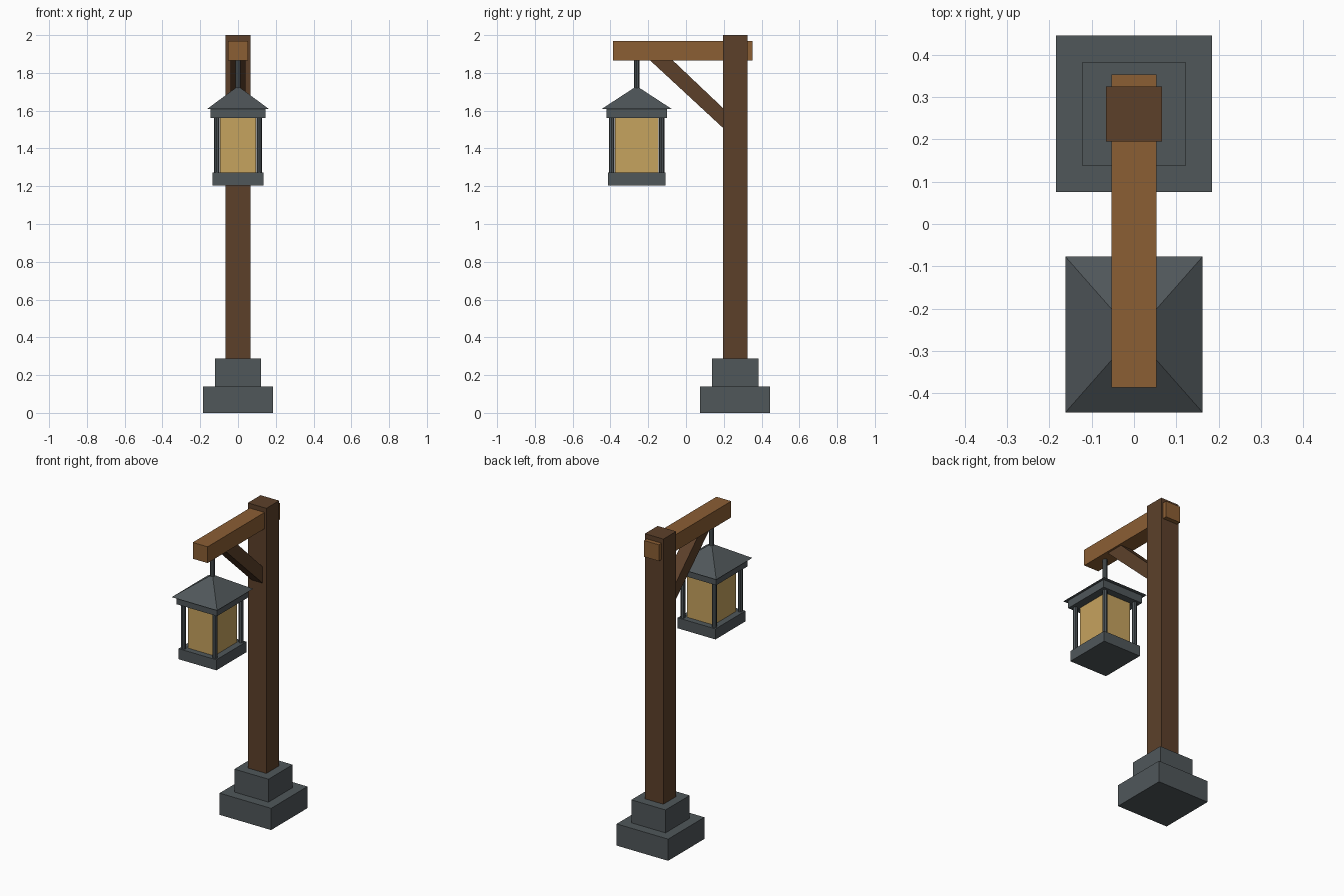
import bpy, bmesh, math

if "Cube" in bpy.data.objects:
    bpy.data.objects.remove(bpy.data.objects["Cube"])

POST_Y = 0.26      # centre of post and footing
LAMP_Y = -0.261    # centre of hanging lantern


def material(name, rgb):
    m = bpy.data.materials.new(name)
    m.diffuse_color = (*rgb, 1)
    m.use_nodes = True
    m.node_tree.nodes["Principled BSDF"].inputs["Base Color"].default_value = m.diffuse_color
    return m


DARK_WOOD = material("dark_wood", (0.107, 0.051, 0.023))
LIGHT_WOOD = material("light_wood", (0.258, 0.112, 0.034))
GREY = material("slate_grey", (0.080, 0.095, 0.102))
GLOW = material("warm_glass", (0.565, 0.366, 0.114))


def finish(name, bm, mat):
    bmesh.ops.recalc_face_normals(bm, faces=bm.faces)
    me = bpy.data.meshes.new(name)
    bm.to_mesh(me)
    bm.free()
    me.materials.append(mat)
    ob = bpy.data.objects.new(name, me)
    bpy.context.collection.objects.link(ob)
    return ob


def box(name, hx, y0, y1, z0, z1, mat):
    bm = bmesh.new()
    bmesh.ops.create_cube(bm, size=1)
    for v in bm.verts:
        v.co = (v.co.x * 2 * hx, (y0 + y1) / 2 + v.co.y * (y1 - y0),
                (z0 + z1) / 2 + v.co.z * (z1 - z0))
    return finish(name, bm, mat)


def rod(name, x, y, r, z0, z1, mat):
    bm = bmesh.new()
    bmesh.ops.create_cone(bm, cap_ends=True, segments=8, radius1=r, radius2=r, depth=z1 - z0)
    bmesh.ops.translate(bm, verts=bm.verts, vec=(x, y, (z0 + z1) / 2))
    return finish(name, bm, mat)


# Stepped stone footing
box("footing_lower", 0.184, POST_Y - 0.185, POST_Y + 0.185, 0, 0.14, GREY)
box("footing_upper", 0.122, POST_Y - 0.123, POST_Y + 0.123, 0.14, 0.288, GREY)

# Post and cross beam
box("post", 0.066, POST_Y - 0.065, POST_Y + 0.065, 0.288, 2.0, DARK_WOOD)
box("beam", 0.053, -0.386, 0.353, 1.865, 1.97, LIGHT_WOOD)

# Diagonal brace: side profile extruded across x
bm = bmesh.new()
profile = [(-0.19, 1.866), (-0.07, 1.866), (0.2, 1.61), (0.2, 1.505)]
face = bm.faces.new([bm.verts.new((-0.04, y, z)) for y, z in profile])
ext = bmesh.ops.extrude_face_region(bm, geom=[face])
bmesh.ops.translate(bm, vec=(0.08, 0, 0),
                    verts=[g for g in ext["geom"] if isinstance(g, bmesh.types.BMVert)])
finish("brace", bm, DARK_WOOD)

# Lantern body
box("lantern_base", 0.135, LAMP_Y - 0.153, LAMP_Y + 0.153, 1.205, 1.273, GREY)
box("lantern_glass", 0.094, LAMP_Y - 0.115, LAMP_Y + 0.115, 1.273, 1.56, GLOW)
box("lantern_top_frame", 0.145, LAMP_Y - 0.16, LAMP_Y + 0.16, 1.56, 1.61, GREY)
for sx in (-1, 1):
    for sy in (-1, 1):
        rod("lantern_corner_bar", sx * 0.1125, LAMP_Y + sy * 0.1325, 0.0145, 1.273, 1.56, GREY)

# Lantern roof: four-sided pyramid
bm = bmesh.new()
bmesh.ops.create_cone(bm, cap_ends=True, segments=4, radius1=1, radius2=0, depth=1)
bmesh.ops.remove_doubles(bm, verts=bm.verts, dist=0.0001)
c, s = math.cos(math.pi / 4), math.sin(math.pi / 4)
for v in bm.verts:
    x, y = v.co.x * c - v.co.y * s, v.co.x * s + v.co.y * c
    v.co = (x / c * 0.162, LAMP_Y + y / c * 0.184, 1.61 + (v.co.z + 0.5) * 0.12)
finish("lantern_roof", bm, GREY)

# Hanger rod
rod("hanger", 0, LAMP_Y, 0.0145, 1.70, 1.867, GREY)
